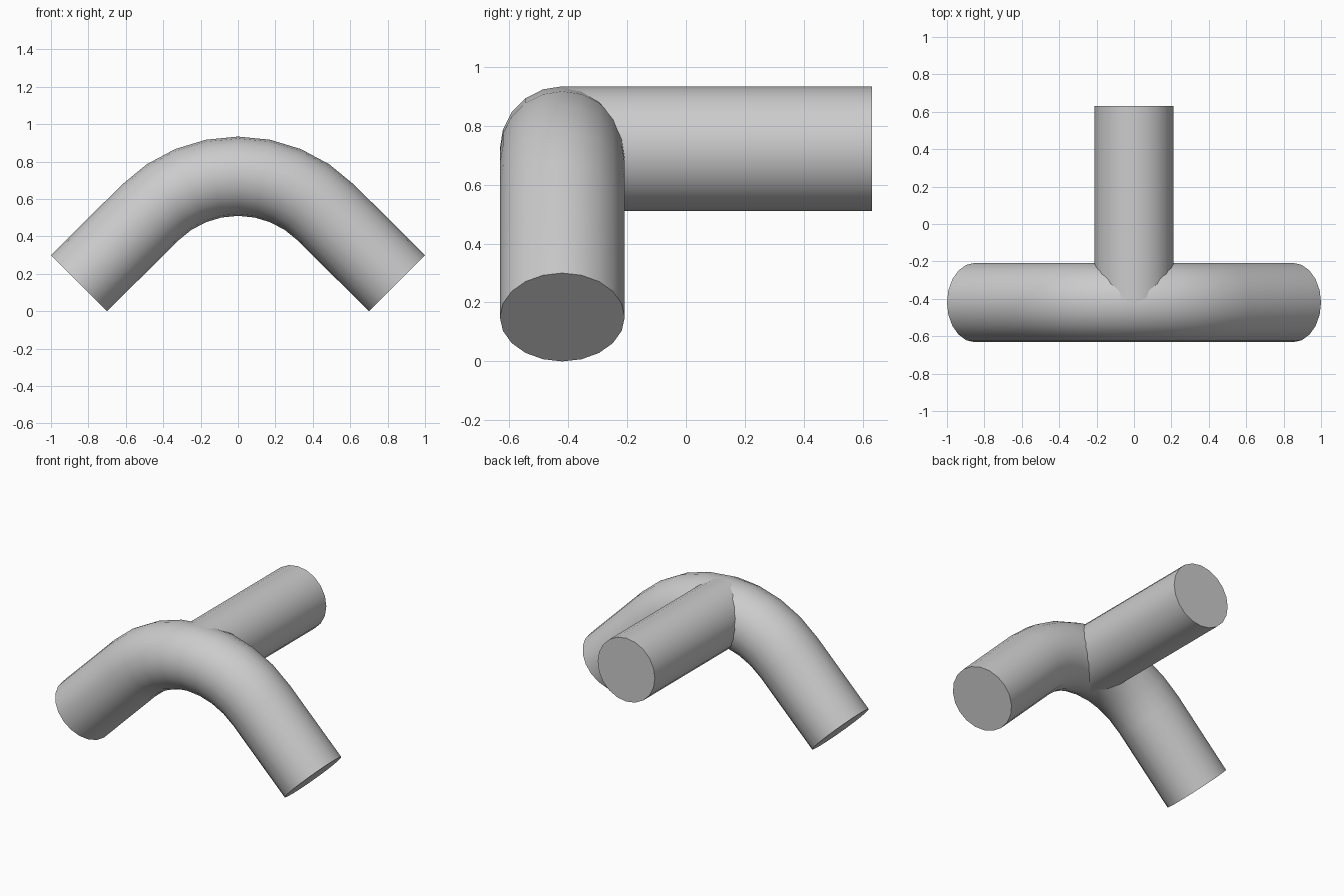
import bpy, bmesh
from math import sin, cos, pi, radians
from mathutils import Vector

if "Cube" in bpy.data.objects:
    bpy.data.objects.remove(bpy.data.objects["Cube"])

R = 0.212          # pipe radius
BEND = 0.665       # centreline radius of the bend
SIDES = 20
Y = -0.42
APEX = 0.722


def pipe(name, frames):
    """Closed tube through (centre, outward normal, second normal) frames."""
    bm = bmesh.new()
    rings = []
    for c, u, v in frames:
        rings.append([bm.verts.new(c + R * (cos(2 * pi * i / SIDES) * u + sin(2 * pi * i / SIDES) * v))
                      for i in range(SIDES)])
    for a, b in zip(rings, rings[1:]):
        for i in range(SIDES):
            j = (i + 1) % SIDES
            bm.faces.new((a[i], a[j], b[j], b[i]))
    bm.faces.new(rings[0])
    bm.faces.new(rings[-1])
    bmesh.ops.recalc_face_normals(bm, faces=bm.faces)
    me = bpy.data.meshes.new(name)
    bm.to_mesh(me)
    bm.free()
    ob = bpy.data.objects.new(name, me)
    bpy.context.collection.objects.link(ob)
    bpy.context.view_layer.objects.active = ob
    ob.select_set(True)
    bpy.ops.object.shade_smooth_by_angle(angle=radians(35))
    ob.select_set(False)
    return ob


# Bent main pipe: straight leg, quarter-turn arc, straight leg
side = Vector((0, 1, 0))
frames = []
STEPS = 8
for k in range(STEPS + 1):
    a = radians(-45 + 90 * k / STEPS)
    n = Vector((sin(a), 0, cos(a)))
    frames.append((Vector((0, Y, APEX - BEND)) + BEND * n, n, side))
s = 0.5 ** 0.5
frames.insert(0, (Vector((-0.85, Y, 0.15)), Vector((-s, 0, s)), side))
frames.append((Vector((0.85, Y, 0.15)), Vector((s, 0, s)), side))
pipe("bent_pipe", frames)

# Straight branch leaving the back of the bend
up, right = Vector((0, 0, 1)), Vector((1, 0, 0))
pipe("branch_pipe", [(Vector((0, Y, APEX)), up, right),
                     (Vector((0, 0.632, APEX)), up, right)])
